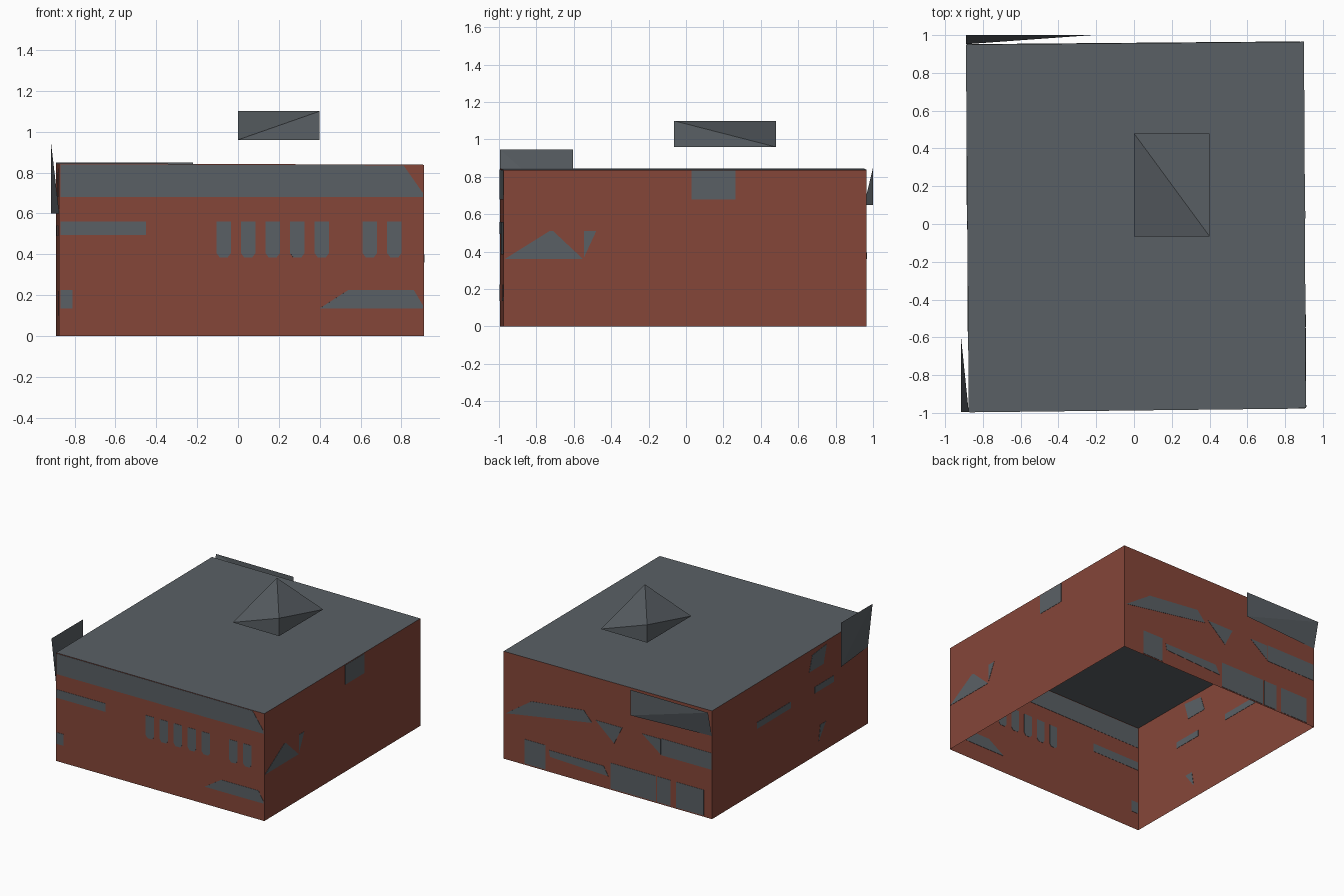
import bpy, bmesh
from mathutils import Vector

if "Cube" in bpy.data.objects:
    bpy.data.objects.remove(bpy.data.objects["Cube"])


def material(name, rgb):
    m = bpy.data.materials.new(name)
    m.diffuse_color = (*rgb, 1)
    m.use_nodes = True
    m.node_tree.nodes["Principled BSDF"].inputs["Base Color"].default_value = m.diffuse_color
    return m


BRICK = material("brick red", (0.235, 0.061, 0.040))
GREY = material("slate grey", (0.102, 0.117, 0.130))


def make(name, verts, faces, mat):
    me = bpy.data.meshes.new(name)
    me.from_pydata(verts, [], faces)
    me.materials.append(mat)
    ob = bpy.data.objects.new(name, me)
    bpy.context.collection.objects.link(ob)
    return ob


# Slightly skewed footprint, counter-clockwise from the front left corner
FL, FR, BR, BL = (-0.875, -0.995), (0.91, -0.975), (0.90, 0.965), (-0.89, 0.95)
Z_LEFT, Z_RIGHT = 0.845, 0.838
tops = [(*FL, Z_LEFT), (*FR, Z_RIGHT), (*BR, Z_RIGHT), (*BL, Z_LEFT)]
make("roof", tops, [(0, 1, 2, 3)], GREY)

# Open-bottomed shell: four single-sheet walls
WALLS = {"front": (0, 1, 0), "right": (1, 2, 1), "back": (2, 3, 0), "left": (3, 0, 1)}
for name, (i, j, _) in WALLS.items():
    a, b = tops[i], tops[j]
    make(name + "_wall", [(a[0], a[1], 0), (b[0], b[1], 0), b, a], [(0, 1, 2, 3)], BRICK)


def panels(side, shapes):
    """Thin plates set through a wall; shapes are outlines in (distance, height)."""
    i, j, axis = WALLS[side]
    a, b = Vector(tops[i][:2]), Vector(tops[j][:2])
    d = (b - a).normalized()
    n = Vector((d.y, -d.x, 0)) * 0.002
    bm = bmesh.new()
    for shape in shapes:
        ring = []
        for u, z in shape:
            p = a.lerp(b, (u - a[axis]) / (b[axis] - a[axis]))
            ring.append(Vector((p.x, p.y, z)))
        outer = [bm.verts.new(p + n) for p in ring]
        inner = [bm.verts.new(p - n) for p in ring]
        bm.faces.new(outer)
        bm.faces.new(inner[::-1])
        for k in range(len(ring)):
            m = (k + 1) % len(ring)
            bm.faces.new((outer[m], outer[k], inner[k], inner[m]))
    bmesh.ops.recalc_face_normals(bm, faces=bm.faces)
    ob = make(side + "_panels", [], [], GREY)
    bm.to_mesh(ob.data)
    bm.free()


def rect(u0, u1, z0, z1):
    return [(u0, z0), (u1, z0), (u1, z1), (u0, z1)]


def window(c):
    # Narrow window with clipped lower corners
    return [(c - 0.02, 0.385), (c + 0.02, 0.385), (c + 0.035, 0.405),
            (c + 0.035, 0.56), (c - 0.035, 0.56), (c - 0.035, 0.405)]


# Front: fascia band, sign strip, row of windows, low panels
panels("front", [
    [(-0.87, 0.68), (0.905, 0.68), (0.905, 0.70), (0.81, 0.835), (-0.87, 0.84)],
    rect(-0.87, -0.45, 0.495, 0.56),
    rect(-0.87, -0.81, 0.135, 0.225),
    [(0.40, 0.135), (0.905, 0.135), (0.905, 0.15), (0.86, 0.225), (0.54, 0.225)],
] + [window(c) for c in (-0.07, 0.05, 0.17, 0.29, 0.41, 0.645, 0.765)])

# Right: upper window and angled panels
panels("right", [
    rect(0.03, 0.265, 0.68, 0.833),
    [(-0.97, 0.36), (-0.55, 0.36), (-0.71, 0.51), (-0.73, 0.51)],
    [(-0.545, 0.37), (-0.48, 0.51), (-0.545, 0.51)],
])

# Back: angled upper panels, doors and low panel
panels("back", [
    [(0.88, 0.36), (0.66, 0.51), (0.21, 0.56), (0.14, 0.48)],
    [(0.11, 0.51), (-0.05, 0.37), (-0.12, 0.51)],
    [(-0.29, 0.51), (-0.45, 0.51), (-0.45, 0.39)],
    rect(-0.455, -0.885, 0.385, 0.515),
    rect(0.54, 0.72, 0.01, 0.20),
    [(0.51, 0.17), (0.04, 0.17), (0.0, 0.10), (0.50, 0.12)],
    rect(-0.02, -0.41, 0.01, 0.21),
    rect(-0.42, -0.535, 0.01, 0.21),
    rect(-0.58, -0.82, 0.01, 0.21),
])

# Left: window strips and angled panels
panels("left", [
    rect(-0.03, 0.39, 0.49, 0.54),
    rect(-0.57, -0.33, 0.49, 0.54),
    [(-0.26, 0.68), (-0.30, 0.80), (-0.48, 0.82), (-0.44, 0.68)],
    [(-0.38, 0.10), (-0.47, 0.22), (-0.40, 0.22)],
])

# Floating roof lantern: rectangular base with a diagonal ridge
x0, x1, y0, y1, lo, hi = 0.0, 0.40, -0.065, 0.48, 0.96, 1.10
make("roof_lantern",
     [(x0, y0, lo), (x1, y0, lo), (x1, y1, lo), (x0, y1, lo), (x0, y1, hi), (x1, y0, hi)],
     [(0, 3, 2, 1), (0, 1, 5), (1, 2, 5), (2, 3, 4), (3, 0, 4), (0, 5, 4), (2, 4, 5)], GREY)

# Twisted sign boards: one lower corner folds back to the wall
make("left_sign",
     [(-0.915, -0.605, 0.60), (-0.915, -0.605, 0.945),
      (-0.915, -0.995, 0.945), (-0.875, -0.995, 0.60)],
     [(0, 1, 2), (0, 2, 3)], GREY)
make("back_sign",
     [(-0.22, 1.0, 0.65), (-0.22, 1.0, 0.85), (-0.89, 1.0, 0.85), (-0.89, 0.952, 0.65)],
     [(0, 2, 1), (0, 3, 2)], GREY)
